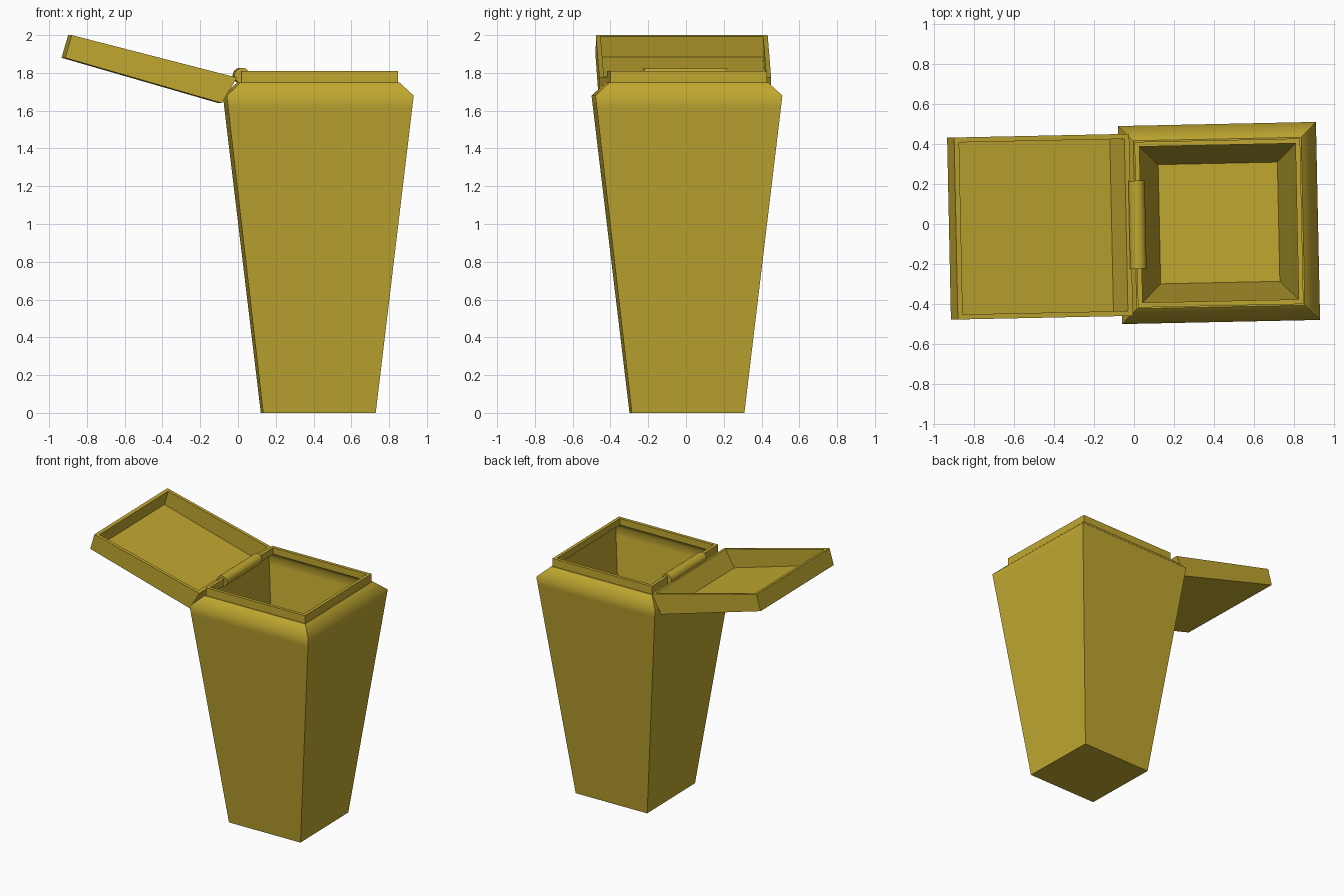
import bpy
import bmesh
from math import radians, pi
from mathutils import Matrix, Vector

cube = bpy.data.objects.get("Cube")
if cube:
    bpy.data.objects.remove(cube, do_unlink=True)

mustard = bpy.data.materials.new("mustard_yellow")
mustard.use_nodes = True
colour = (0.53, 0.39, 0.03, 1)
mustard.diffuse_color = colour
mustard.node_tree.nodes["Principled BSDF"].inputs["Base Color"].default_value = colour

# The whole bin stands slightly turned about the vertical
PLACE = Matrix.Translation((0.425, 0.005, 0)) @ Matrix.Rotation(radians(1.2), 4, "Z")


def finish(name, bm):
    mesh = bpy.data.meshes.new(name)
    bm.to_mesh(mesh)
    bm.free()
    mesh.materials.append(mustard)
    obj = bpy.data.objects.new(name, mesh)
    bpy.context.collection.objects.link(obj)
    obj.matrix_world = PLACE
    return obj


def loft(rings, cap_end=False):
    """Join four-cornered rings with side faces; the first ring is capped."""
    bm = bmesh.new()
    loops = [[bm.verts.new(p) for p in ring] for ring in rings]
    bm.faces.new(loops[0][::-1])
    for low, high in zip(loops, loops[1:]):
        for i in range(4):
            j = (i + 1) % 4
            bm.faces.new((low[i], low[j], high[j], high[i]))
    if cap_end:
        bm.faces.new(loops[-1])
    return bm, loops


def square(half, z):
    return [Vector((sx * half, sy * half, z))
            for sx, sy in ((-1, -1), (1, -1), (1, 1), (-1, 1))]


# Bin body: tapered shell, soft shoulder, upright neck and turned-in lip
profile = [(0.298, 0), (0.488, 1.62), (0.495, 1.68), (0.42, 1.75),
           (0.414, 1.75), (0.414, 1.81), (0.39, 1.81), (0.39, 1.76)]
bm, loops = loft([square(h, z) for h, z in profile])
for face in bm.faces:
    face.smooth = True
for edge in bm.edges:
    edge.smooth = False
for ring in loops[1:3]:
    for i in range(4):
        bm.edges.get((ring[i], ring[(i + 1) % 4])).smooth = True
finish("bin_body", bm)

# Open lid: shallow tray swung back past the hinge
far_low, far_high = Vector((-1.35, 0, 1.88)), Vector((-1.315, 0, 2.0))
near_low, near_high = Vector((-0.52, 0, 1.64)), Vector((-0.44, 0, 1.775))


def tray_ring(inset, height, half):
    far = far_low.lerp(far_high, height)
    near = near_low.lerp(near_high, height)
    a, b = far.lerp(near, inset), near.lerp(far, inset)
    side = Vector((0, half, 0))
    return [a - side, b - side, b + side, a + side]


bm, _ = loft([tray_ring(0, 0, 0.455), tray_ring(0, 1, 0.455),
              tray_ring(0.028, 1, 0.43), tray_ring(0.028, 0.08, 0.43)], cap_end=True)
finish("lid", bm)

# Hinge barrel across the middle of the rear rim
bm = bmesh.new()
bmesh.ops.create_cone(
    bm, cap_ends=True, segments=24, radius1=0.041, radius2=0.041, depth=0.44,
    matrix=Matrix.Translation((-0.408, 0, 1.786)) @ Matrix.Rotation(pi / 2, 4, "X"))
for face in bm.faces:
    face.smooth = len(face.verts) == 4
for edge in bm.edges:
    edge.smooth = all(len(f.verts) == 4 for f in edge.link_faces)
finish("hinge_barrel", bm)
